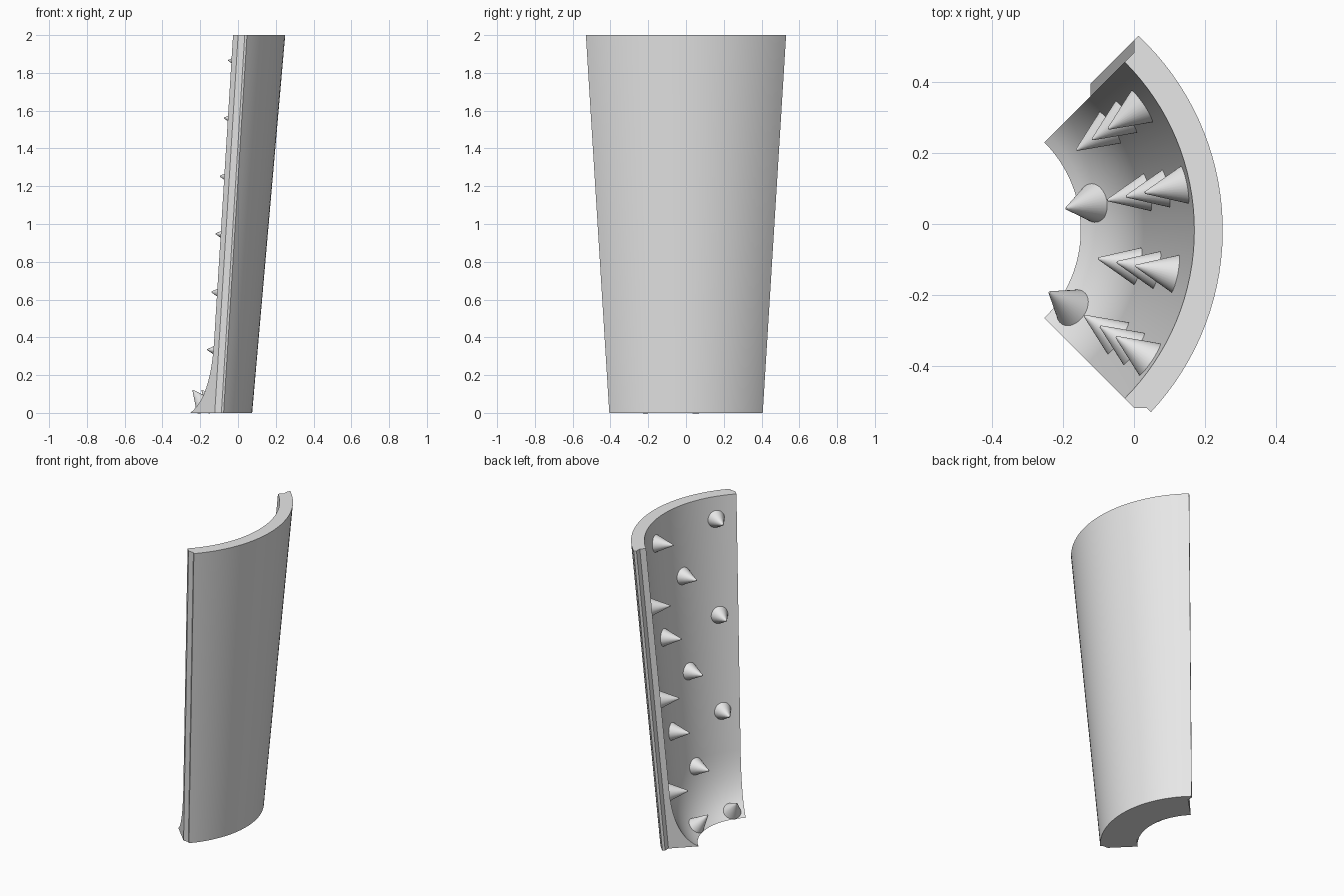
import bpy, bmesh
from math import radians, pi, sin, cos, asin, sqrt
from mathutils import Vector

if "Cube" in bpy.data.objects:
    bpy.data.objects.remove(bpy.data.objects["Cube"])

AXIS = Vector((-0.5, -0.0175, 0))   # centre line of the full ring
HEIGHT, SLOPE = 2.0, 0.0875
OUTER, INNER = 0.575, 0.495         # wall radii at the base
LAP, LAP_DEPTH = 0.035, 0.042       # interlocking lip on the side edges
SEGMENTS = 32

grey = bpy.data.materials.new("light_grey")
grey.use_nodes = True
grey.diffuse_color = (0.8, 0.8, 0.8, 1)
grey.node_tree.nodes["Principled BSDF"].inputs["Base Color"].default_value = grey.diffuse_color


def finish(bm, name):
    mesh = bpy.data.meshes.new(name)
    bmesh.ops.recalc_face_normals(bm, faces=bm.faces)
    bm.to_mesh(mesh)
    bm.free()
    mesh.materials.append(grey)
    obj = bpy.data.objects.new(name, mesh)
    bpy.context.collection.objects.link(obj)
    bpy.ops.object.select_all(action="DESELECT")
    obj.select_set(True)
    bpy.context.view_layer.objects.active = obj
    bpy.ops.object.shade_smooth_by_angle(angle=radians(32))
    return obj


def arc(radius, start, end):
    steps = [start + (end - start) * i / SEGMENTS for i in range(SEGMENTS + 1)]
    return [(radius * cos(a), radius * sin(a)) for a in steps]


def section(inner, outer):
    """Quarter ring outline with a lip on one edge and a matching rebate on the other."""
    corner = (outer - LAP_DEPTH) / sqrt(2)
    lip = [(corner, corner), (corner, corner + LAP)]
    rebate = [(y, -x) for x, y in reversed(lip)]
    shift = asin(LAP / sqrt(2) / outer)
    return (arc(inner, -pi / 4, pi / 4) + lip
            + arc(outer, pi / 4 + shift, -pi / 4 + shift) + rebate)


def inner_profile():
    """Inner radius and height: curved foot, then a straight flaring wall."""
    top = Vector((INNER + SLOPE * 0.37, 0.37))
    foot, bend = Vector((0.35, 0)), Vector((0.5, 0.08))
    steps = [i / 12 for i in range(13)]
    curve = [foot * (1 - t) ** 2 + bend * 2 * t * (1 - t) + top * t * t for t in steps]
    return curve + [Vector((INNER + SLOPE * HEIGHT, HEIGHT))]


# Curved wall panel
bm = bmesh.new()
rings = []
for radius, z in inner_profile():
    outline = section(radius, OUTER + SLOPE * z)
    rings.append([bm.verts.new(AXIS + Vector((x, y, z))) for x, y in outline])
for low, high in zip(rings, rings[1:]):
    for i in range(len(low)):
        j = (i + 1) % len(low)
        bm.faces.new((low[i], low[j], high[j], high[i]))
bm.faces.new(rings[0])
bm.faces.new(rings[-1])
finish(bm, "curved_wall")


def spike(name, angle, radius, z, tilt):
    """Cone standing on the inner wall, pointing to the centre line."""
    length = 0.117
    out = Vector((cos(angle), sin(angle), 0))
    direction = -out * cos(tilt) + Vector((0, 0, sin(tilt)))
    bm = bmesh.new()
    bmesh.ops.create_cone(bm, cap_ends=True, segments=32, radius1=0.055,
                          radius2=0.003, depth=length)
    bmesh.ops.translate(bm, verts=bm.verts, vec=(0, 0, length / 2))
    obj = finish(bm, name)
    obj.rotation_euler = direction.to_track_quat("Z", "Y").to_euler()
    obj.location = AXIS + out * radius + Vector((0, 0, z))


# Spikes in four staggered columns
for column, degrees in enumerate((33.75, 11.25, -11.25, -33.75)):
    angle = radians(degrees)
    low_column = column % 2 == 0
    for row in range(3):
        z = (0.325 if low_column else 0.63) + 0.613 * row
        spike(f"spike_{column + 1}_{row + 1}", angle, INNER + SLOPE * z, z, radians(5))
    if not low_column:
        spike(f"foot_spike_{column + 1}", angle, 0.393, 0.033, radians(48))
